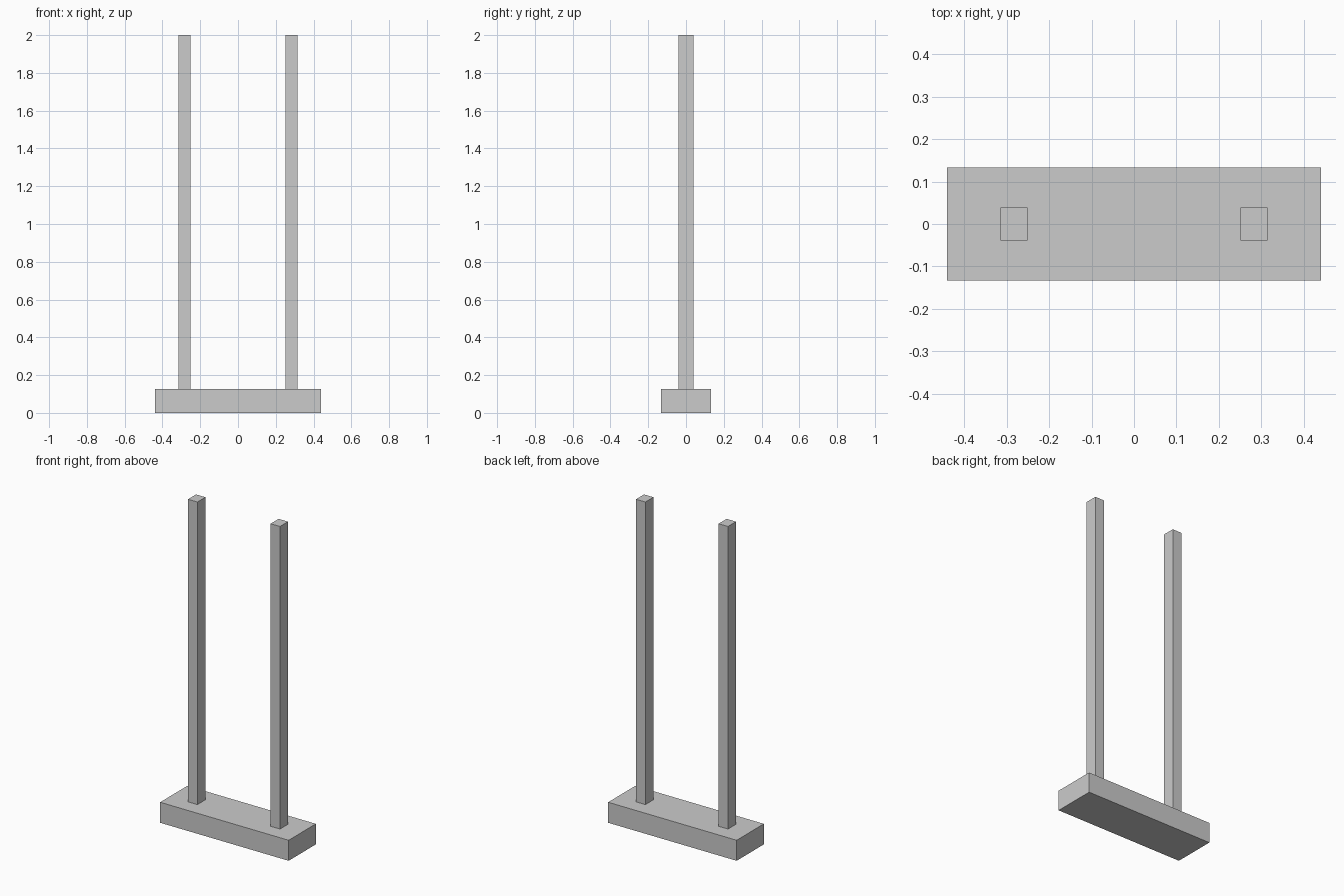
import bpy

if "Cube" in bpy.data.objects:
    bpy.data.objects.remove(bpy.data.objects["Cube"])


def box(name, center, size):
    """Add a box with its real dimensions stored in the mesh."""
    bpy.ops.mesh.primitive_cube_add(size=1, location=center)
    obj = bpy.context.object
    obj.name = name
    obj.scale = size
    bpy.ops.object.transform_apply(location=False, rotation=False, scale=True)
    return obj


BASE_H = 0.127
TOP = 2.0

# Base block
box("base", (0, 0, BASE_H / 2), (0.88, 0.266, BASE_H))

# Two uprights standing on the base
for side, name in ((-1, "left_post"), (1, "right_post")):
    box(name, (side * 0.283, 0, (BASE_H + TOP) / 2), (0.064, 0.078, TOP - BASE_H))
